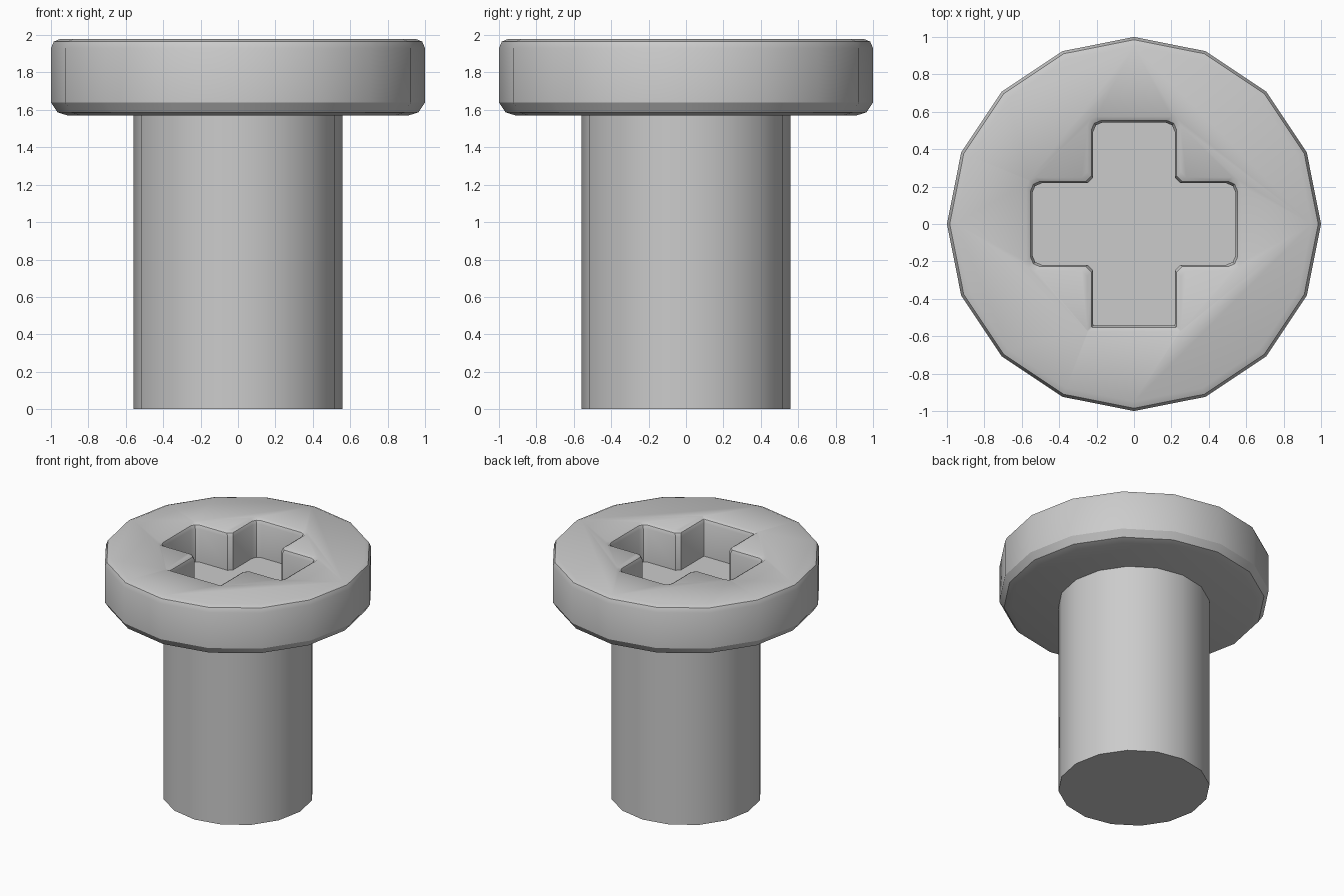
import bpy, bmesh
from math import sin, cos, pi
from mathutils import Vector, Matrix

if "Cube" in bpy.data.objects:
    bpy.data.objects.remove(bpy.data.objects["Cube"])

SIDES = 16


def loft(name, rings):
    """Closed solid skinned through a stack of equal-sized point rings."""
    bm = bmesh.new()
    loops = [[bm.verts.new(p) for p in ring] for ring in rings]
    n = len(loops[0])
    for a, b in zip(loops, loops[1:]):
        for i in range(n):
            j = (i + 1) % n
            bm.faces.new((a[i], a[j], b[j], b[i]))
    bm.faces.new(loops[0][::-1])
    bm.faces.new(loops[-1])
    bmesh.ops.recalc_face_normals(bm, faces=bm.faces)
    mesh = bpy.data.meshes.new(name)
    bm.to_mesh(mesh)
    bm.free()
    obj = bpy.data.objects.new(name, mesh)
    bpy.context.collection.objects.link(obj)
    return obj


def circle(r, z):
    return [(r * cos(2 * pi * i / SIDES), r * sin(2 * pi * i / SIDES), z)
            for i in range(SIDES)]


def cross(d, z):
    """Plus-shaped outline grown by d; the front arm keeps square corners."""
    w, l, k = 0.218 + d, 0.543 + d, 0.03
    pts = []
    for arm in range(4):
        c = 0.006 if arm == 2 else 0.05
        rot = Matrix.Rotation(arm * pi / 2, 3, 'Z')
        for x, y in ((w, w + k), (w, l - c), (w - 0.3 * c, l - 0.3 * c), (w - c, l),
                     (c - w, l), (0.3 * c - w, l - 0.3 * c), (-w, l - c), (-w, w + k)):
            pts.append(rot @ Vector((x, y, z)))
    return pts


def smooth(obj):
    bpy.ops.object.select_all(action='DESELECT')
    obj.select_set(True)
    bpy.context.view_layer.objects.active = obj
    bpy.ops.object.shade_smooth_by_angle(angle=pi / 6)


# Shank
shank = loft("shank", [circle(0.56, 0), circle(0.56, 1.58)])

# Rounded head
profile = [(0.91, 1.57), (0.965, 1.587), (1.0, 1.64),
           (1.0, 1.93), (0.985, 1.965), (0.95, 1.98)]
head = loft("head", [circle(r, z) for r, z in profile])

# Cross-shaped driver recess with a softened rim
cutter = loft("recess_cutter", [cross(0, 1.67), cross(0, 1.94), cross(0.01, 1.966),
                                cross(0.032, 1.98), cross(0.032, 2.05)])
cutter.hide_render = True
cut = head.modifiers.new("recess", 'BOOLEAN')
cut.operation = 'DIFFERENCE'
cut.solver = 'EXACT'
cut.object = cutter
bpy.context.view_layer.objects.active = head
bpy.ops.object.modifier_apply(modifier=cut.name)
bpy.data.objects.remove(cutter)

smooth(shank)
smooth(head)
